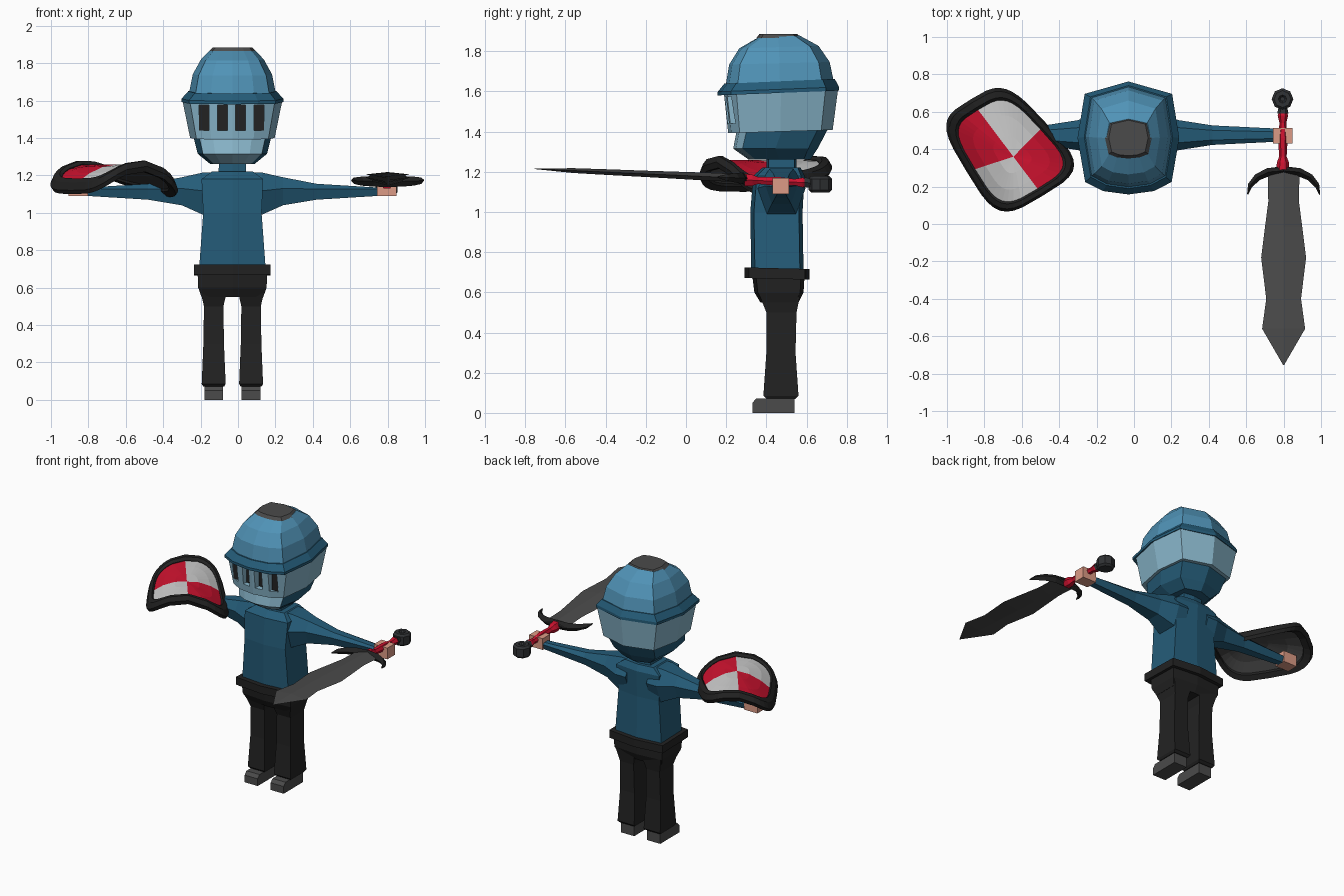
import bpy, bmesh, math
from mathutils import Vector

cube = bpy.data.objects.get("Cube")
if cube:
    bpy.data.objects.remove(cube)

CX, CY = -0.03, 0.46   # body axis


def material(name, *rgb):
    m = bpy.data.materials.new(name)
    m.use_nodes = True
    m.diffuse_color = (*rgb, 1)
    m.node_tree.nodes["Principled BSDF"].inputs["Base Color"].default_value = (*rgb, 1)
    return m


NAVY = material("dark blue", .018, .107, .19)
STEEL = material("steel blue", .08, .29, .47)
PALE = material("pale blue", .25, .47, .6)
BLACK = material("black", .016, .016, .016)
GREY = material("grey", .07, .07, .07)
IRON = material("iron grey", .03, .032, .035)
RED = material("red", .61, .006, .028)
WHITE = material("white", .61, .61, .61)
SKIN = material("skin", .72, .33, .24)


def finish(name, bm, *mats):
    bmesh.ops.recalc_face_normals(bm, faces=bm.faces)
    me = bpy.data.meshes.new(name)
    bm.to_mesh(me)
    bm.free()
    for m in mats:
        me.materials.append(m)
    ob = bpy.data.objects.new(name, me)
    bpy.context.collection.objects.link(ob)
    return ob


def loft(name, rings, *mats, closed=False):
    """Skin a list of equal rings; cap both ends or join them."""
    bm = bmesh.new()
    loops = [[bm.verts.new(p) for p in r] for r in rings]
    pairs = list(zip(loops, loops[1:]))
    if closed:
        pairs.append((loops[-1], loops[0]))
    for a, b in pairs:
        for i in range(len(a)):
            j = (i + 1) % len(a)
            bm.faces.new((a[i], a[j], b[j], b[i]))
    if not closed:
        bm.faces.new(loops[0])
        bm.faces.new(loops[-1])
    return finish(name, bm, *mats)


def box(name, x0, x1, y0, y1, z0, z1, mat):
    ring = [(x0, y0), (x1, y0), (x1, y1), (x0, y1)]
    return loft(name, [[(x, y, z) for x, y in ring] for z in (z0, z1)], mat)


# Half outlines in unit size, mirrored across x
HEAD = [(0, -1), (.5, -.94), (.85, -.78), (1, 0), (.86, .78), (0, 1)]
BODY = [(0, -1), (1, -.86), (1, .86), (0, 1)]


def ring(shape, z, w, y0, y1, tilt=0, cx=CX):
    pts = shape + [(-x, y) for x, y in reversed(shape[1:-1])]
    c, d = (y0 + y1) / 2, (y1 - y0) / 2
    return [(cx + x * w, c + y * d, z + tilt * y) for x, y in pts]


def stack(name, shape, rows, *mats, tilt=0):
    return loft(name, [ring(shape, *r, tilt) for r in rows], *mats)


# Torso, belt and hips
stack("torso", BODY, [(.70, .178, .325, .585), (1.0, .156, .32, .58),
                      (1.18, .165, .335, .59), (1.22, .11, .38, .57)], NAVY)
stack("neck", BODY, [(1.18, .075, .40, .55), (1.32, .07, .40, .55)], NAVY)
stack("belt", BODY, [(.667, .205, .29, .615), (.72, .205, .29, .615)], BLACK, tilt=-.004)
stack("hips", BODY, [(.55, .165, .37, .56), (.6, .183, .34, .585), (.68, .186, .33, .59)], BLACK)

# Limbs, mirrored
for side, s in (("right", -1), ("left", 1)):
    lx = CX + s * .1
    rows = [(.07, .055, .40, .545), (.085, .064, .385, .56), (.3, .055, .40, .545),
            (.5, .052, .40, .55), (.6, .075, .36, .57)]
    leg = []
    for z, w, y0, y1 in rows:
        leg.append([(lx - w, y0, z), (lx + w, y0, z), (lx + w, y1, z), (lx - w, y1, z)])
    loft(side + "_leg", leg, BLACK)
    shoe = [[(lx - .05, y, z), (lx + .05, y, z), (lx + .05, .54, z), (lx - .05, .54, z)]
            for y, z in ((.33, 0), (.33, .05), (.35, .072))]
    loft(side + "_shoe", shoe, GREY)
    # sleeve rings: offset, half depth, bottom, top
    arm = []
    for dx, h, z0, z1 in ((.08, .12, .99, 1.215), (.158, .12, .99, 1.215), (.27, .08, 1.04, 1.19),
                          (.45, .052, 1.07, 1.155), (.775, .036, 1.09, 1.135)):
        c, m = .475, (z0 + z1) / 2 + .015
        x = CX + s * dx
        arm.append([(x, c - .6 * h, z0), (x, c - h, m), (x, c - .5 * h, z1),
                    (x, c + .5 * h, z1), (x, c + h, m), (x, c + .6 * h, z0)])
    loft(side + "_sleeve", arm, NAVY)
    hx = CX + s * .825
    box(side + "_hand", hx - .052, hx + .052, .43, .512, 1.09, 1.168, SKIN)

# Helmet
lower = stack("helmet_lower", HEAD, [(1.262, .12, .31, .62), (1.315, .185, .235, .655),
                                     (1.42, .212, .255, .71)], NAVY, PALE)
for p in lower.data.polygons:
    if p.normal.y < -.35 and p.center.y < .36:
        p.material_index = 1
visor = stack("visor", HEAD, [(1.40, .226, .21, .73), (1.605, .268, .188, .757)], PALE, tilt=.008)
stack("helmet_rim", HEAD, [(1.592, .272, .158, .762), (1.61, .272, .158, .762),
                           (1.65, .236, .19, .74)], NAVY, tilt=.012)
stack("helmet_dome", HEAD, [(1.64, .232, .198, .736), (1.74, .212, .215, .715), (1.82, .168, .265, .66),
                            (1.872, .118, .355, .565)], STEEL, tilt=.006)
stack("helmet_cap", HEAD, [(1.865, .125, .35, .57), (1.885, .105, .365, .555)], GREY)

# Visor slits, cut then backed with dark plates
for i, off in enumerate((-.152, -.053, .043, .142)):
    x = CX + off
    cutter = box("slit_cutter", x - .026, x + .026, .1, .255, 1.44, 1.575, PALE)
    cutter.hide_render = True
    mod = visor.modifiers.new("slit", 'BOOLEAN')
    mod.operation, mod.solver, mod.object = 'DIFFERENCE', 'EXACT', cutter
    bpy.context.view_layer.objects.active = visor
    bpy.ops.object.modifier_apply(modifier=mod.name)
    bpy.data.objects.remove(cutter)
    box(f"slit_{i + 1}", x - .026, x + .026, .248, .257, 1.44, 1.575, BLACK)

# Shield: arched rounded panel in its own slanted axes
U, V = Vector((.52, -.855)), Vector((.855, .52))
SEG = 32


def shield_point(i, s, lift):
    a = 2 * math.pi * i / SEG
    cu = math.copysign(abs(math.cos(a)) ** .5, math.cos(a)) if i % 16 != 8 else 0
    cv = math.copysign(abs(math.sin(a)) ** .5, math.sin(a)) if i % 16 else 0
    u = -.06 + .32 * cu
    v = (.255 + .1 * u) * cv + .1 * u
    u, v = u * s, v * s
    p = Vector((-.645, .36)) + U * u + V * v
    return (p.x, p.y, 1.25 - 2.0 * v * v + lift)


def shield_panel(name, lift, *mats):
    bm = bmesh.new()
    centre = bm.verts.new(shield_point(0, 0, lift))
    rings = [[bm.verts.new(shield_point(i, s, lift)) for i in range(SEG)] for s in (.3, .6, .86)]
    for i in range(SEG):
        j = (i + 1) % SEG
        faces = [bm.faces.new((centre, rings[0][i], rings[0][j]))]
        for a, b in zip(rings, rings[1:]):
            faces.append(bm.faces.new((a[i], b[i], b[j], a[j])))
        for f in faces:
            f.material_index = (i * 4 // SEG) % 2 if len(mats) > 1 else 0
    return finish(name, bm, *mats)


shield_panel("shield_face", .008, RED, WHITE)
shield_panel("shield_back", -.018, GREY)
RIM = [(.82, .012), (.86, .03), (.95, .03), (1, 0), (.96, -.03), (.85, -.03)]
loft("shield_rim", [[shield_point(i, s, l) for s, l in RIM] for i in range(SEG)], BLACK, closed=True)

# Sword, lying along y and rising slightly to its tip
SX = .8


def sword_z(y):
    return 1.168 - .045 * (y - .28)


def disc(y, r, n=6):
    return [(SX - .004 + r * math.cos(math.tau * k / n), y, sword_z(y) - .008 + r * math.sin(math.tau * k / n))
            for k in range(n)]


blade = []
for y, w, t in ((.30, .085, .02), (.12, .082, .02), (-.02, .1, .018), (-.18, .12, .016),
                (-.4, .093, .014), (-.56, .115, .012), (-.755, .002, .001)):
    z = sword_z(y)
    blade.append([(SX - w, y, z), (SX, y, z + t), (SX + w, y, z), (SX, y, z - t)])
loft("sword_blade", blade, GREY)

half = [(0, .285, .03), (.08, .278, .028), (.14, .25, .024), (.18, .205, .017), (.193, .158, .004)]
path = [(-x, y, t) for x, y, t in reversed(half[1:])] + half
guard = []
for x, y, t in path:
    n = Vector((x * 1.2, .2)).normalized() * t * .8
    z = sword_z(y)
    guard.append([(SX + x - n.x, y - n.y, z), (SX + x, y, z + t), (SX + x + n.x, y + n.y, z), (SX + x, y, z - t)])
loft("sword_guard", guard, BLACK)

loft("sword_grip", [disc(y, r) for y, r in ((.29, .035), (.33, .032), (.36, .02), (.46, .026),
                                            (.54, .018), (.58, .028), (.60, .02))], RED)
loft("pommel_neck", [disc(.59, .03), disc(.64, .02)], IRON)
pommel = []
for z, r in ((1.098, .045), (1.11, .058), (1.165, .058), (1.178, .045), (1.178, .022), (1.165, .012)):
    pommel.append([(SX - .006 + r * math.cos(math.tau * k / 8), .668 + r * math.sin(math.tau * k / 8), z)
                   for k in range(8)])
loft("sword_pommel", pommel, IRON)
